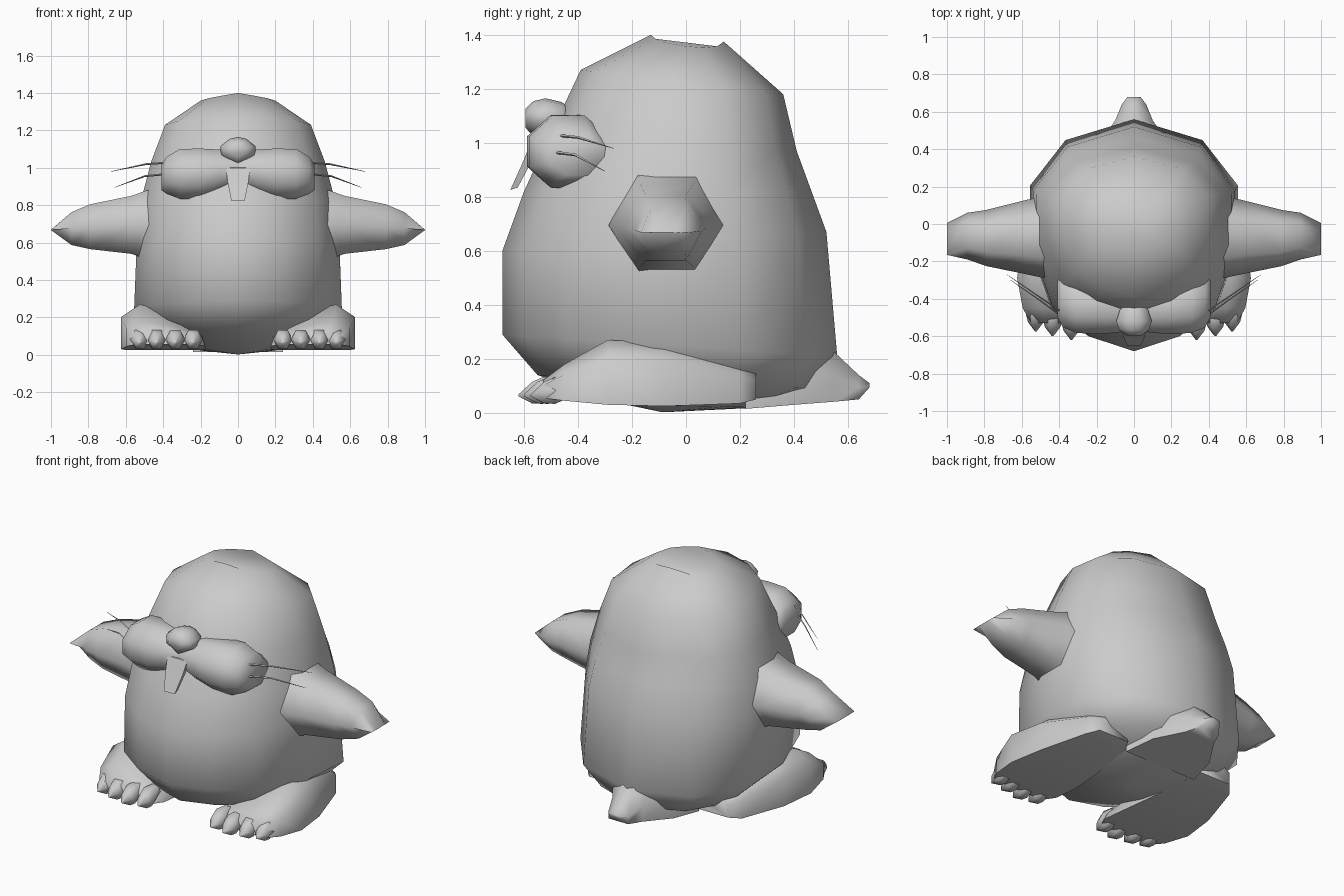
import bpy, bmesh, math
from mathutils import Vector

if "Cube" in bpy.data.objects:
    bpy.data.objects.remove(bpy.data.objects["Cube"])

grey = bpy.data.materials.new("soft_grey")
grey.diffuse_color = (0.6, 0.6, 0.6, 1)
grey.use_nodes = True
grey.node_tree.nodes["Principled BSDF"].inputs["Base Color"].default_value = grey.diffuse_color


def loft(name, rings, angle=70):
    """Skin a list of equal-length rings and cap both ends."""
    bm = bmesh.new()
    vs = [[bm.verts.new(p) for p in r] for r in rings]
    n = len(vs[0])
    for a, b in zip(vs, vs[1:]):
        for i in range(n):
            j = (i + 1) % n
            bm.faces.new((a[i], a[j], b[j], b[i]))
    bm.faces.new(vs[0])
    bm.faces.new(vs[-1])
    bmesh.ops.remove_doubles(bm, verts=bm.verts, dist=0.0005)
    bmesh.ops.recalc_face_normals(bm, faces=bm.faces)
    me = bpy.data.meshes.new(name)
    bm.to_mesh(me)
    bm.free()
    me.materials.append(grey)
    ob = bpy.data.objects.new(name, me)
    bpy.context.collection.objects.link(ob)
    bpy.ops.object.select_all(action='DESELECT')
    bpy.context.view_layer.objects.active = ob
    ob.select_set(True)
    bpy.ops.object.shade_smooth_by_angle(angle=math.radians(angle))
    return ob


def pair(name, rings, angle=70):
    """Build a right part and its mirrored left twin."""
    loft("right_" + name, rings, angle)
    loft("left_" + name, [[(-x, y, z) for x, y, z in r] for r in rings], angle)


def circle(n, start=0.0):
    return [(math.cos(start + 2 * math.pi * i / n), math.sin(start + 2 * math.pi * i / n))
            for i in range(n)]


# Body: tilted rings given as front y, front z, back y, back z, half width, side drop
half = [(0, 1), (.66, .82), (1, .43), (1, -.1), (.8, -.62), (.44, -.87), (0, -1)]
outline = half + [(-x, y) for x, y in half[-2:0:-1]]
body = []
for yf, zf, yb, zb, w, drop in [
        (-.13, 1.40, .14, 1.375, .20, .03), (-.39, 1.27, .36, 1.18, .39, 0),
        (-.48, 1.08, .41, .97, .465, 0), (-.60, .82, .465, .82, .52, 0),
        (-.68, .60, .52, .67, .54, 0), (-.68, .29, .56, .21, .555, 0),
        (-.55, .14, .50, .09, .42, 0), (-.22, .03, .28, .02, .20, 0),
        (-.09, .003, -.07, .003, .01, 0)]:
    body.append([(u * w, (yf + yb) / 2 + v * (yb - yf) / 2,
                  (zf + zb) / 2 + v * (zb - zf) / 2 - drop * abs(u)) for u, v in outline])
loft("body", body)

# Tail: tapered wedge growing out of the lower back
tail = []
for y, w, top, bot in [(.22, .24, .30, .015), (.40, .20, .34, .03), (.555, .10, .22, .042),
                       (.64, .065, .14, .05), (.68, .035, .11, .095)]:
    tail.append([(-w, y, bot), (w, y, bot), (w, y, bot + (top - bot) * .5),
                 (w * .35, y, top), (-w * .35, y, top), (-w, y, bot + (top - bot) * .5)])
loft("tail", tail)

# Arms: hexagonal, flared at the shoulder and pinched to a wedge at the tip
arms = []
for x, yc, hy, zc, hz in [(.38, -.065, .23, .695, .21), (.50, -.07, .215, .695, .18),
                          (.57, -.07, .20, .695, .155), (.79, -.075, .15, .685, .12),
                          (.89, -.065, .125, .675, .088), (1.0, -.08, .085, .668, .001)]:
    arms.append([(x, yc + c * hy, zc + s * hz / .866) for c, s in circle(6)])
pair("arm", arms)

# Feet: flat soled, highest towards the outside
sole = [(-1, 0), (-.93, .3), (-.55, .62), (0, .87), (.55, 1), (1, .72), (1, 0)]
feet = []
for y, xc, w, top, bot in [(-.53, .38, .17, .12, .055), (-.45, .385, .21, .18, .045),
                           (-.29, .40, .225, .27, .03), (-.08, .395, .20, .26, .025),
                           (.20, .37, .14, .18, .035), (.26, .36, .10, .15, .05)]:
    feet.append([(xc + u * w, y, bot + v * (top - bot)) for u, v in sole])
pair("foot", feet)

# Toes with pointed claws
for i, (x, tip) in enumerate([(.24, -.60), (.335, -.62), (.435, -.60), (.525, -.575)]):
    toe = []
    for t, r in [(.16, .035), (.09, .052), (.05, .042), (0, .004)]:
        toe.append([(x + c * r, tip + t, .065 + .2 * t + s * r * 1.1) for c, s in circle(6)])
    pair("toe_%d" % (i + 1), toe)

# Muzzle: two plump cheeks meeting in the middle
cheeks = []
for x, yc, hy, zc, hz in [(0, -.46, .11, .995, .08), (.10, -.445, .14, .98, .118),
                          (.20, -.44, .152, .968, .135), (.31, -.435, .15, .967, .134),
                          (.38, -.42, .135, .96, .10), (.41, -.40, .10, .95, .07)]:
    cheeks.append([(x, yc + c * hy, zc + s * hz) for c, s in circle(8, math.pi / 8)])
    cheeks[-1] = [(px, yc + (py - yc) * 1.06, zc + (pz - zc) * 1.08) for px, py, pz in cheeks[-1]]
pair("cheek", cheeks)

# Nose: rounded on top with a pointed lower edge
shape = [(0, 1.01), (.09, 1.065), (.095, 1.115), (.045, 1.155), (0, 1.165),
         (-.045, 1.155), (-.095, 1.115), (-.09, 1.065)]
nose = []
for y, k in [(-.595, .45), (-.565, .85), (-.52, 1), (-.46, .8), (-.42, .4)]:
    nose.append([(x * k, y, 1.095 + (z - 1.095) * k) for x, z in shape])
loft("nose", nose)

# Front tooth: slanting forwards
tooth = []
for y, z, w, d in [(-.555, 1.0, .065, .02), (-.59, .92, .055, .018), (-.637, .825, .036, .014)]:
    tooth.append([(-w, y - d, z), (w, y - d, z), (w, y + d, z + .01), (-w, y + d, z + .01)])
loft("tooth", tooth, 30)

# Whiskers: thin tapered strands, two on each side
strands = [[(.34, -.50, 1.03), (.49, -.40, 1.02), (.68, -.27, .98)],
           [(.35, -.52, .97), (.50, -.41, .955), (.66, -.30, .895)]]
for i, path in enumerate(strands):
    rings = [[Vector(p) + Vector((0, c * r, s * r)) for c, s in circle(4)]
             for p, r in zip(path, (.006, .005, .001))]
    pair(("upper", "lower")[i] + "_whisker", rings)
